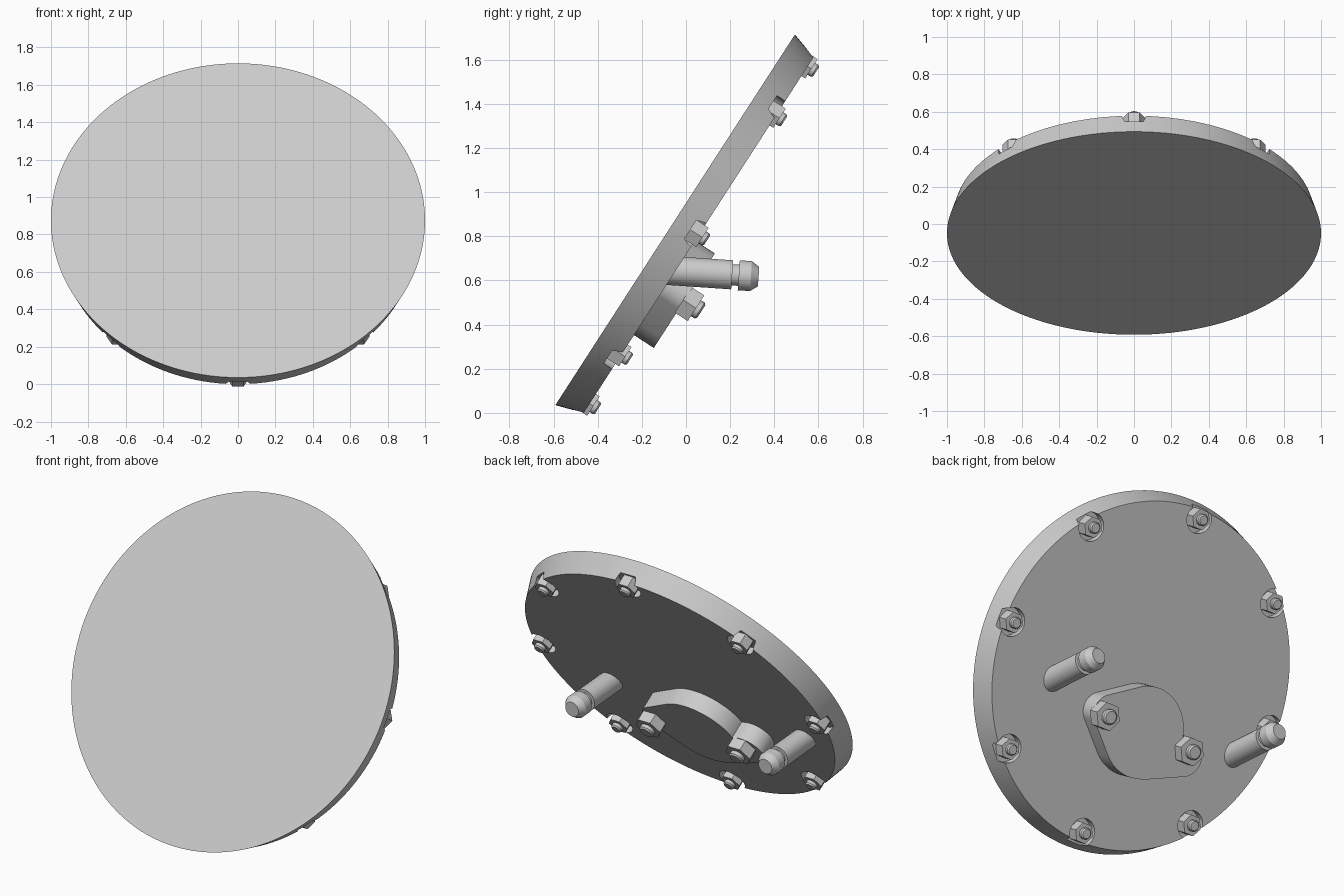
import bpy, bmesh, math
from mathutils import Matrix, Vector

cube = bpy.data.objects.get("Cube")
if cube:
    bpy.data.objects.remove(cube, do_unlink=True)

grey = bpy.data.materials.new("plain_grey")
grey.use_nodes = True
grey.diffuse_color = (0.6, 0.6, 0.6, 1)
grey.node_tree.nodes["Principled BSDF"].inputs["Base Color"].default_value = (0.6, 0.6, 0.6, 1)

# Plate frame: columns are -x, up the slope, and out of the back face
TILT = math.atan2(0.543, 0.84)
up = Vector((0, math.sin(TILT), math.cos(TILT)))
out = Vector((0, math.cos(TILT), -math.sin(TILT)))
PLATE = Matrix((Vector((-1, 0, 0)), up, out)).transposed().to_4x4()
PLATE.translation = (0, 0.0575, 0.806)


def on_plate(x, v, n=0.0):
    return PLATE @ Matrix.Translation((-x, v, n))


def finish(name, bm, matrix, smooth=True):
    bmesh.ops.recalc_face_normals(bm, faces=bm.faces)
    mesh = bpy.data.meshes.new(name)
    bm.to_mesh(mesh)
    bm.free()
    mesh.transform(matrix)
    mesh.materials.append(grey)
    obj = bpy.data.objects.new(name, mesh)
    bpy.context.collection.objects.link(obj)
    if smooth:
        smooth_edges(obj)
    return obj


def smooth_edges(obj):
    bpy.ops.object.select_all(action='DESELECT')
    obj.select_set(True)
    bpy.context.view_layer.objects.active = obj
    bpy.ops.object.shade_smooth_by_angle(angle=math.radians(30))


def add_lathe(bm, profile, segs, matrix=Matrix()):
    """Closed turned solid from (radius, height) points."""
    rings = []
    for r, h in profile:
        rings.append([bm.verts.new(matrix @ Vector((r * math.cos(a), r * math.sin(a), h)))
                      for a in (math.tau * i / segs for i in range(segs))])
    for lo, hi in zip(rings, rings[1:]):
        for i in range(segs):
            j = (i + 1) % segs
            bm.faces.new((lo[i], lo[j], hi[j], hi[i]))
    bm.faces.new(rings[0][::-1])
    bm.faces.new(rings[-1])


def lathe(name, profile, segs, matrix, smooth=True):
    bm = bmesh.new()
    add_lathe(bm, profile, segs)
    return finish(name, bm, matrix, smooth)


def hull_pad(name, circles, height):
    """Pad wrapped round several (x, v, radius) circles."""
    bm = bmesh.new()
    for x, v, r in circles:
        for i in range(64):
            a = math.tau * i / 64
            for h in (-0.02, height):
                bm.verts.new((-x + r * math.cos(a), v + r * math.sin(a), h))
    res = bmesh.ops.convex_hull(bm, input=bm.verts)
    loose = {g for g in res["geom_interior"] + res["geom_unused"]
             if isinstance(g, bmesh.types.BMVert)}
    bmesh.ops.delete(bm, geom=list(loose), context='VERTS')
    bmesh.ops.dissolve_limit(bm, angle_limit=0.01, verts=bm.verts, edges=bm.edges)
    return finish(name, bm, PLATE)


# Tapered round plate with bolt pockets cut in its back
plate = lathe("round_plate", [(1.0, -0.127), (0.96, 0)], 160, PLATE, False)
RIM = [(0.91 * math.sin(math.tau * k / 8), 0.91 * math.cos(math.tau * k / 8)) for k in range(8)]
bm = bmesh.new()
for x, v in RIM:
    add_lathe(bm, [(0.08, -0.045), (0.08, 0.1)], 32, Matrix.Translation((-x, v, 0)))
cutter = finish("pocket_cutter", bm, PLATE, False)
cutter.hide_render = True
cut = plate.modifiers.new("pockets", 'BOOLEAN')
cut.operation = 'DIFFERENCE'
cut.solver = 'EXACT'
cut.object = cutter
bpy.context.view_layer.objects.active = plate
bpy.ops.object.modifier_apply(modifier=cut.name)
bpy.data.objects.remove(cutter, do_unlink=True)
smooth_edges(plate)


# Hex nut on a threaded stud with a small chamfer
def bolt(label, x, v, base, size, nut_top, tip):
    lathe(label + "_nut", [(size, base), (size, nut_top)], 6, on_plate(x, v), False)
    r = size * 0.53
    lathe(label + "_stud", [(r, base), (r, tip - 0.008), (r * 0.8, tip)], 24, on_plate(x, v))


for k, (x, v) in enumerate(RIM):
    bolt(f"rim_{k + 1}", x, v, -0.05, 0.06, 0.02, 0.045)

# Raised boss with two bolted ears
hull_pad("boss", [(-0.078, -0.285, 0.255), (0.18, -0.26, 0.10)], 0.107)
hull_pad("boss_ear", [(-0.14, -0.405, 0.125), (-0.385, -0.32, 0.11)], 0.1065)
for side, x in (("left", 0.22), ("right", -0.375)):
    bolt(f"boss_{side}", x, -0.285, 0.1, 0.08, 0.17, 0.198)

# Grooved posts pointing backwards
POST = [(0.066, 0), (0.066, 0.31), (0.048, 0.31), (0.048, 0.34),
        (0.068, 0.34), (0.068, 0.395), (0.044, 0.43)]
aim = Vector((0, 1, -0.069)).to_track_quat('Z', 'Y').to_matrix().to_4x4()
for side, x in (("left", 0.525), ("right", -0.755)):
    lathe(f"{side}_post", POST, 40, Matrix.Translation((x, -0.10, 0.647)) @ aim)
